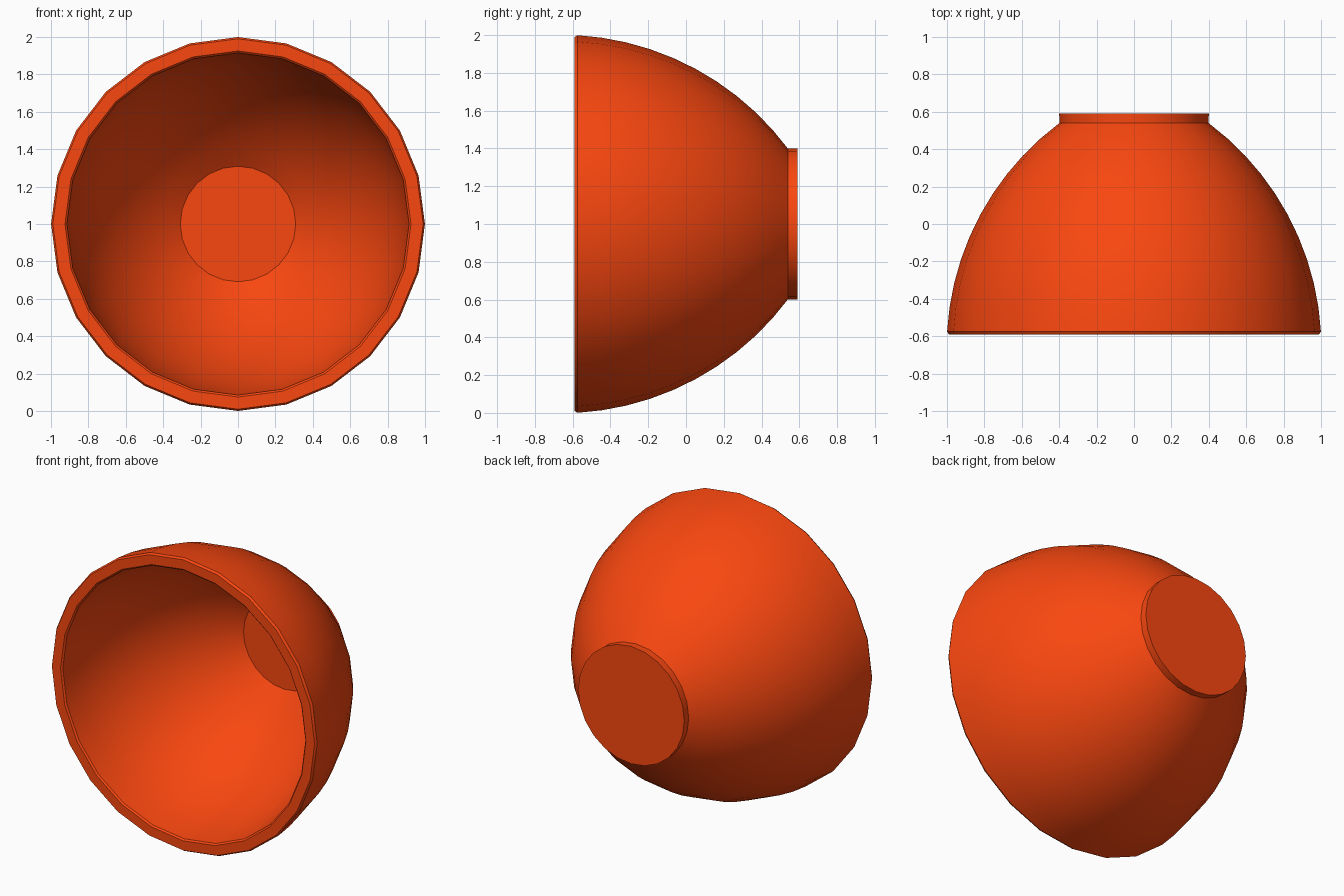
import bpy, bmesh, math

if "Cube" in bpy.data.objects:
    bpy.data.objects.remove(bpy.data.objects["Cube"])

SIDES = 24
mat = bpy.data.materials.new("orange")
mat.diffuse_color = (0.95, 0.063, 0.005, 1)
mat.use_nodes = True
mat.node_tree.nodes["Principled BSDF"].inputs["Base Color"].default_value = mat.diffuse_color


def lathe(name, profile, angle):
    """Spin a (radius, y) profile around the y axis through z = 1."""
    bm = bmesh.new()
    rings = []
    for r, y in profile:
        if r < 1e-6:
            rings.append([bm.verts.new((0, y, 1))] * SIDES)
        else:
            rings.append([bm.verts.new((r * math.sin(2 * math.pi * i / SIDES), y,
                                        1 + r * math.cos(2 * math.pi * i / SIDES)))
                          for i in range(SIDES)])
    for a, b in zip(rings, rings[1:]):
        for i in range(SIDES):
            j = (i + 1) % SIDES
            bm.faces.new(list(dict.fromkeys((a[i], a[j], b[j], b[i]))))
    bmesh.ops.recalc_face_normals(bm, faces=bm.faces)
    mesh = bpy.data.meshes.new(name)
    bm.to_mesh(mesh)
    bm.free()
    mesh.materials.append(mat)
    obj = bpy.data.objects.new(name, mesh)
    bpy.context.collection.objects.link(obj)
    bpy.context.view_layer.objects.active = obj
    obj.select_set(True)
    bpy.ops.object.shade_smooth_by_angle(angle=math.radians(angle))
    obj.select_set(False)
    return obj


def arc(radius, y_start, y_end, n=10):
    """Circular wall profile about a shared centre, from rim to small end."""
    cr, cy = -0.499, -0.663
    a0, a1 = (math.asin((y - cy) / radius) for y in (y_start, y_end))
    return [(cr + radius * math.cos(a), cy + radius * math.sin(a))
            for a in (a0 + (a1 - a0) * k / n for k in range(n + 1))]


# Hollow shade: inner floor, inner wall, thick rim, outer wall, round end cap
inner = arc(1.416, -0.58, 0.50)
outer = arc(1.501, -0.575, 0.54)
profile = ([(0, inner[-1][1])] + inner[::-1]
           + [(0.925, -0.59), (0.99, -0.59)]
           + outer + [(0.4, 0.59), (0, 0.59)])
lathe("dome_shade", profile, 35)
